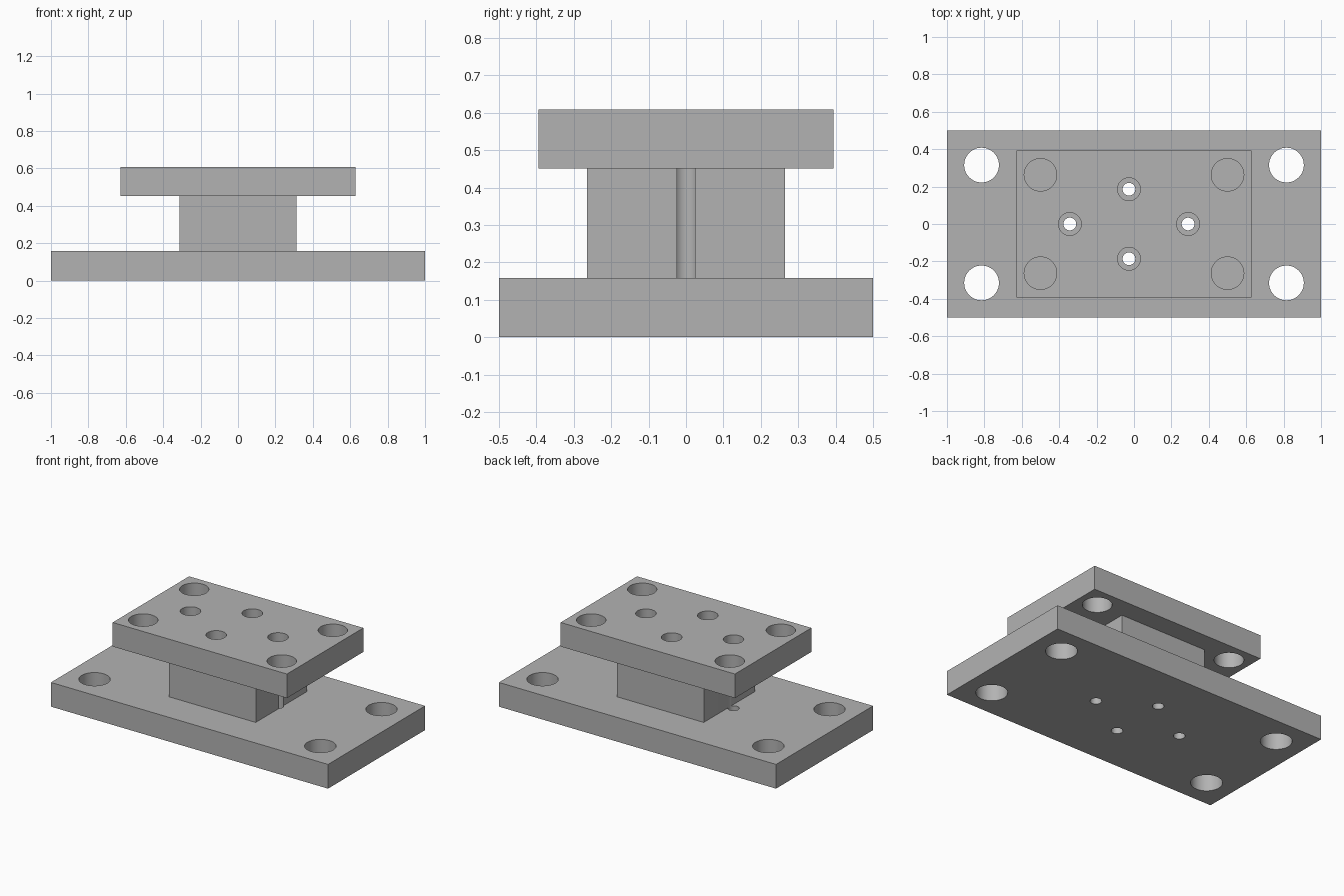
import bpy
import math

if "Cube" in bpy.data.objects:
    bpy.data.objects.remove(bpy.data.objects["Cube"], do_unlink=True)

steel = bpy.data.materials.new("plain_grey")
steel.use_nodes = True
GREY = (0.45, 0.45, 0.45, 1)
steel.diffuse_color = GREY
steel.node_tree.nodes["Principled BSDF"].inputs["Base Color"].default_value = GREY


def slab(name, width, depth, bottom, top):
    """Rectangular plate or block between two heights."""
    bpy.ops.mesh.primitive_cube_add(size=1, location=(0, 0, (bottom + top) / 2))
    ob = bpy.context.object
    ob.name = name
    ob.scale = (width, depth, top - bottom)
    bpy.ops.object.transform_apply(location=True, rotation=False, scale=True)
    ob.data.materials.append(steel)
    return ob


def drill(ob, centres, radius, bottom, top):
    """Cut round vertical holes at every centre."""
    for x, y in centres:
        bpy.ops.mesh.primitive_cylinder_add(
            vertices=48, radius=radius, depth=top - bottom,
            location=(x, y, (bottom + top) / 2))
        cutter = bpy.context.object
        cutter.hide_render = True
        cutter.data.materials.append(steel)
        bpy.context.view_layer.objects.active = ob
        mod = ob.modifiers.new("hole", "BOOLEAN")
        mod.operation = "DIFFERENCE"
        mod.solver = "EXACT"
        mod.object = cutter
        bpy.ops.object.modifier_apply(modifier=mod.name)
        bpy.data.objects.remove(cutter, do_unlink=True)


def corners(x, y):
    return [(sx * x, sy * y) for sx in (-1, 1) for sy in (-1, 1)]


# Heights of the three stacked parts
BASE_TOP, BLOCK_TOP, TOP = 0.158, 0.451, 0.608

base_plate = slab("base_plate", 2, 1, 0, BASE_TOP)
spacer_block = slab("spacer_block", 0.626, 0.528, BASE_TOP, BLOCK_TOP)
top_plate = slab("top_plate", 1.258, 0.788, BLOCK_TOP, TOP)

# Large corner holes
drill(base_plate, corners(0.815, 0.315), 0.093, -0.1, 0.3)
drill(top_plate, corners(0.5, 0.263), 0.087, 0.3, 0.8)

# Diamond of bolt holes through the stack, slightly off centre
OFFSET = -0.027
bolts = [(OFFSET - 0.316, 0), (OFFSET + 0.316, 0), (OFFSET, 0.186), (OFFSET, -0.186)]
for part in (base_plate, spacer_block, top_plate):
    drill(part, bolts, 0.034, -0.1, 0.8)

# Counterbores for the bolt heads
drill(top_plate, bolts, 0.061, TOP - 0.07, 0.8)

# Smooth hole walls, sharp edges
for part in (base_plate, spacer_block, top_plate):
    bpy.ops.object.select_all(action="DESELECT")
    part.select_set(True)
    bpy.context.view_layer.objects.active = part
    bpy.ops.object.shade_smooth_by_angle(angle=math.radians(30))
